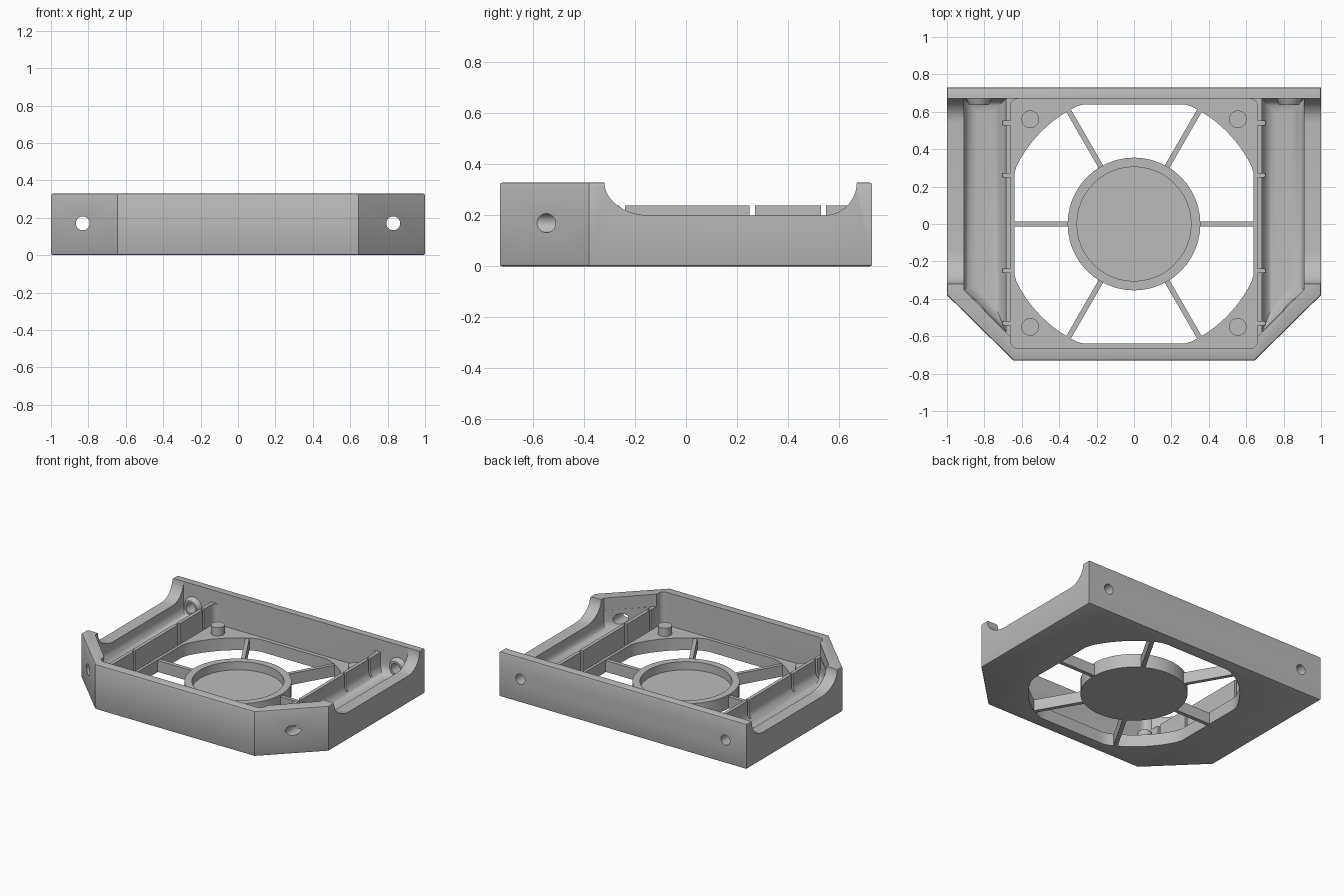
import bpy, bmesh, math
from mathutils import Matrix

if "Cube" in bpy.data.objects:
    bpy.data.objects.remove(bpy.data.objects["Cube"], do_unlink=True)

grey = bpy.data.materials.new("plain_grey")
grey.use_nodes = True
grey.diffuse_color = (0.5, 0.5, 0.5, 1)
grey.node_tree.nodes["Principled BSDF"].inputs["Base Color"].default_value = (0.5, 0.5, 0.5, 1)

FLOOR, TOP, RIB = 0.09, 0.33, 0.24


def finish(name, bm):
    bmesh.ops.recalc_face_normals(bm, faces=bm.faces)
    mesh = bpy.data.meshes.new(name)
    bm.to_mesh(mesh)
    bm.free()
    mesh.materials.append(grey)
    obj = bpy.data.objects.new(name, mesh)
    bpy.context.collection.objects.link(obj)
    return obj


def prism(name, outline, z0, z1, axis="z", corner=0, low=0, high=0):
    """Extrude an outline; optionally round upright, lower and upper edges."""
    bm = bmesh.new()
    if axis == "z":
        verts = [bm.verts.new((a, b, z0)) for a, b in outline]
        push = (0, 0, z1 - z0)
    else:
        verts = [bm.verts.new((z0, a, b)) for a, b in outline]
        push = (z1 - z0, 0, 0)
    face = bm.faces.new(verts)
    ext = bmesh.ops.extrude_face_region(bm, geom=[face])["geom"]
    bmesh.ops.translate(bm, vec=push, verts=[v for v in ext if isinstance(v, bmesh.types.BMVert)])
    bmesh.ops.recalc_face_normals(bm, faces=bm.faces)

    def rounding(test, size, steps):
        edges = [e for e in bm.edges if test(*[v.co.z for v in e.verts])]
        bmesh.ops.bevel(bm, geom=edges, offset=size, segments=steps, profile=0.5, affect="EDGES")
    if corner:
        rounding(lambda a, b: abs(a - b) > 0.01, corner, 5)
    if low:
        rounding(lambda a, b: max(a, b) < z0 + 1e-5, low, 6 if low > 0.03 else 2)
    if high:
        rounding(lambda a, b: min(a, b) > z1 - 1e-5, high, 2)
    return finish(name, bm)


def box(name, x0, x1, y0, y1, z0, z1, **kw):
    return prism(name, [(x0, y0), (x1, y0), (x1, y1), (x0, y1)], z0, z1, **kw)


def cone(name, r1, r2, depth, at, along_y=False):
    bm = bmesh.new()
    turn = Matrix.Rotation(math.pi / 2, 4, "X") if along_y else Matrix()
    bmesh.ops.create_cone(bm, cap_ends=True, segments=48, radius1=r1, radius2=r2,
                          depth=depth, matrix=Matrix.Translation(at) @ turn)
    return finish(name, bm)


def combine(target, tool, operation="DIFFERENCE"):
    mod = target.modifiers.new("cut", "BOOLEAN")
    mod.operation, mod.solver, mod.object = operation, "EXACT", tool
    bpy.context.view_layer.objects.active = target
    bpy.ops.object.modifier_apply(modifier=mod.name)
    bpy.data.objects.remove(tool, do_unlink=True)


def smooth(obj):
    bpy.ops.object.select_all(action="DESELECT")
    obj.select_set(True)
    bpy.context.view_layer.objects.active = obj
    bpy.ops.object.shade_smooth_by_angle(angle=math.radians(32))


def mirrored(half):
    return half + [(-x, y) for x, y in reversed(half)]


# Tray body with the front corners cut off
body = prism("tray_body", mirrored([(0.645, -0.73), (1, -0.38), (1, 0.73)]), 0, TOP,
             low=0.01, high=0.012)

# Open interior above the dividers, and the central pocket
combine(body, prism("interior", mirrored([(0.6, -0.665), (0.91, -0.35), (0.91, 0.67)]), RIB, 0.5))
combine(body, box("pocket", -0.66, 0.66, -0.665, 0.67, FLOOR, 0.5, corner=0.04))

# Airflow opening: a circle flattened on four sides
clamp = lambda v: max(-0.64, min(0.64, v))
ring = [(clamp(0.7 * math.cos(i * math.tau / 96)), clamp(0.7 * math.sin(i * math.tau / 96)))
        for i in range(96)]
combine(body, prism("opening", ring, -0.1, 0.2))

# Dip in the side walls, with rounded ends
dip = [(-0.32, 0.5)]
for i in range(11):
    a = i / 10 * math.pi / 2
    dip.append((-0.14 - 0.18 * math.cos(a), 0.33 - 0.13 * math.sin(a)))
for i in range(11):
    a = i / 10 * math.pi / 2
    dip.append((0.54 + 0.13 * math.sin(a), 0.33 - 0.13 * math.cos(a)))
dip.append((0.67, 0.5))

for s in (-1, 1):
    # Side bay with a rounded bottom
    bay = [(s * x, y) for x, y in [(0.685, -0.575), (0.91, -0.35), (0.91, 0.67), (0.685, 0.67)]]
    combine(body, prism("bay", bay, FLOOR, 0.5, low=0.07))
    combine(body, prism("dip", dip, s * 0.88, s * 1.1, axis="x"))
    # Slots in the divider
    for y in (-0.53, -0.25, 0.26, 0.54):
        combine(body, box("slot", s * 0.672 - 0.03, s * 0.672 + 0.03,
                          y - 0.01, y + 0.01, FLOOR + 0.001, 0.5))
    # Screw boss and the hole running front to back
    combine(body, cone("boss", 0.075, 0.052, 0.05, (s * 0.83, 0.66, 0.17), True), "UNION")
    combine(body, cone("hole", 0.037, 0.037, 2, (s * 0.83, 0, 0.17), True))
smooth(body)

# Locating pegs
for x in (-0.555, 0.555):
    for y in (-0.55, 0.56):
        smooth(cone("peg", 0.047, 0.047, 0.08, (x, y, FLOOR + 0.02)))

# Recessed hub
hub = cone("hub", 0.355, 0.355, 0.1, (0, 0, 0.05))
combine(hub, cone("recess", 0.305, 0.305, 0.1, (0, 0, 0.09)))
smooth(hub)

# Spokes
for i in range(6):
    spoke = box("spoke", 0.34, 0.65 if i % 3 == 0 else 0.71, -0.014, 0.014, 0.002, 0.085)
    spoke.rotation_euler.z = i * math.pi / 3
